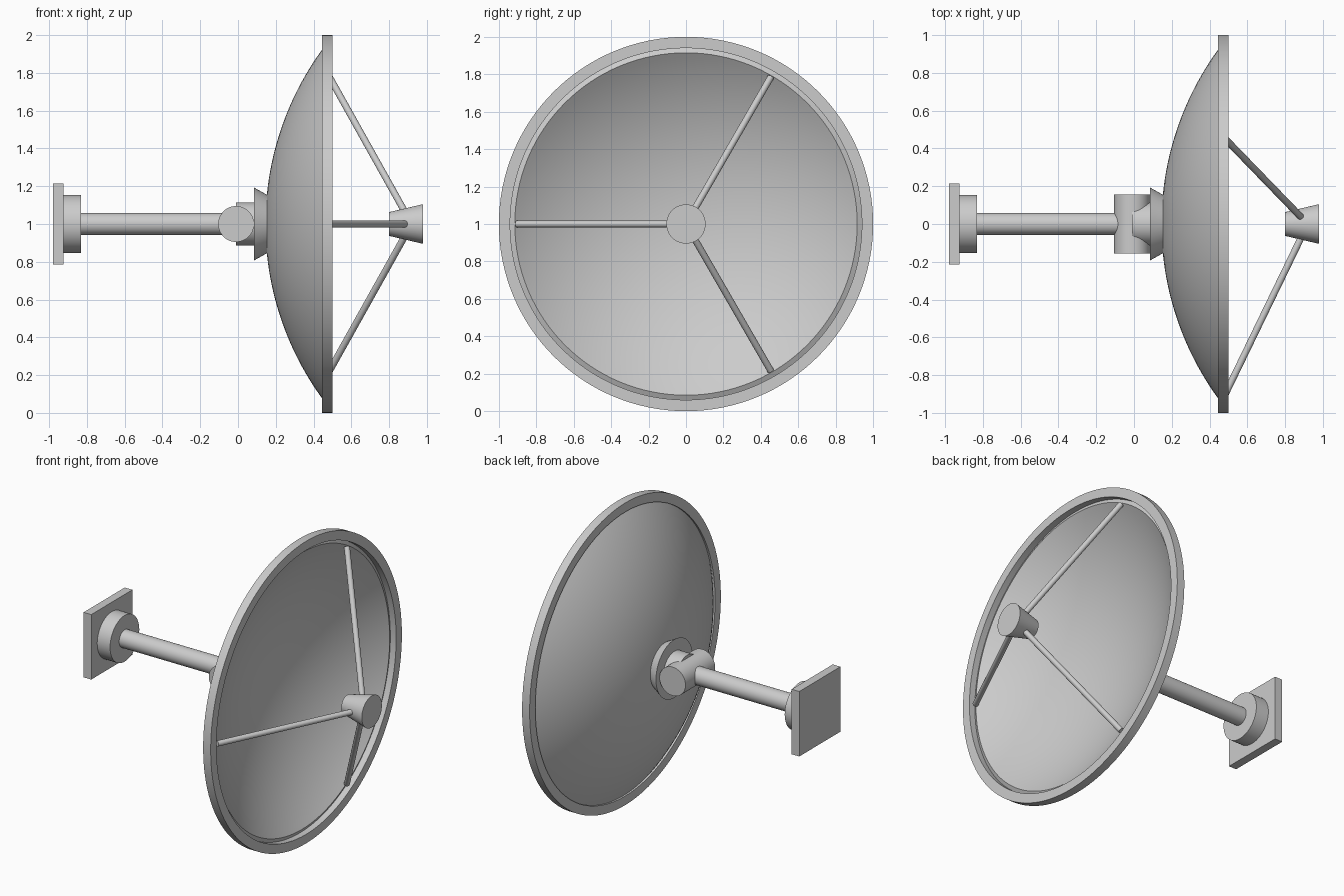
import bpy, bmesh, math
from mathutils import Vector, Matrix

cube = bpy.data.objects.get("Cube")
if cube:
    bpy.data.objects.remove(cube, do_unlink=True)

grey = bpy.data.materials.new("light grey metal")
grey.use_nodes = True
COLOUR = (0.6, 0.6, 0.6, 1)
grey.diffuse_color = COLOUR
grey.node_tree.nodes["Principled BSDF"].inputs["Base Color"].default_value = COLOUR

HUB = Vector((0, 0, 1))
AXIS_X = Vector((1, 0, 0))


def finish(name, bm):
    bmesh.ops.recalc_face_normals(bm, faces=bm.faces)
    mesh = bpy.data.meshes.new(name)
    bm.to_mesh(mesh)
    bm.free()
    mesh.materials.append(grey)
    ob = bpy.data.objects.new(name, mesh)
    bpy.context.collection.objects.link(ob)
    bpy.ops.object.select_all(action="DESELECT")
    ob.select_set(True)
    bpy.context.view_layer.objects.active = ob
    bpy.ops.object.shade_smooth_by_angle(angle=math.radians(30))
    return ob


def lathe(name, profile, segments=64):
    """Spin a closed (x, radius) outline around the horizontal hub axis."""
    bm = bmesh.new()
    verts = [bm.verts.new((x, 0, 1 + r)) for x, r in profile]
    edges = [bm.edges.new((a, b)) for a, b in zip(verts, verts[1:] + verts[:1])]
    bmesh.ops.spin(bm, geom=verts + edges, cent=HUB, axis=AXIS_X,
                   angle=math.tau, steps=segments)
    bmesh.ops.remove_doubles(bm, verts=bm.verts, dist=1e-5)
    return finish(name, bm)


def rod(name, start, end, r1, r2=None, segments=48):
    """Capped cylinder or cone between two points."""
    span = end - start
    turn = Vector((0, 0, 1)).rotation_difference(span).to_matrix().to_4x4()
    bm = bmesh.new()
    bmesh.ops.create_cone(bm, cap_ends=True, segments=segments, radius1=r1,
                          radius2=r1 if r2 is None else r2, depth=span.length,
                          matrix=Matrix.Translation((start + end) / 2) @ turn)
    return finish(name, bm)


def axial(name, x1, x2, r1, r2=None):
    return rod(name, HUB + AXIS_X * x1, HUB + AXIS_X * x2, r1, r2)


# Wall mount and arm
bm = bmesh.new()
bmesh.ops.create_cube(bm, size=1, matrix=Matrix.Translation((-0.952, 0, 1))
                      @ Matrix.Diagonal((0.056, 0.43, 0.43, 1)))
finish("wall_plate", bm)
axial("mount_collar", -0.925, -0.83, 0.153)
axial("support_arm", -0.84, -0.02, 0.058)

# Pivot joint behind the dish
pivot = Vector((-0.01, 0, 1))
rod("pivot_barrel", pivot - Vector((0, 0.155, 0)), pivot + Vector((0, 0.155, 0)), 0.095)
axial("pivot_neck", -0.01, 0.09, 0.115)
axial("dish_boss", 0.085, 0.165, 0.193, 0.148)

# Dish: a thin spherical shell
CENTRE, OUTER, INNER, STEPS = 1.715, 1.57, 1.545, 28


def arc(radius, edge):
    top = math.asin(edge / radius)
    return [(CENTRE - radius * math.cos(top * i / STEPS),
             radius * math.sin(top * i / STEPS)) for i in range(STEPS + 1)]


lathe("dish_shell", arc(OUTER, 0.94) + arc(INNER, 0.915)[::-1], 128)
lathe("dish_rim", [(0.445, 0.94), (0.445, 1), (0.5, 1), (0.5, 0.94)], 128)

# Feed horn held by three struts
axial("feed_horn", 0.8, 0.98, 0.063, 0.105)
for i in range(3):
    a = math.pi + i * math.tau / 3
    out = Vector((0, math.cos(a), math.sin(a)))
    rod(f"feed_strut_{i + 1}", HUB + AXIS_X * 0.9 + out * 0.04,
        HUB + AXIS_X * 0.481 + out * 0.905, 0.018, segments=24)
